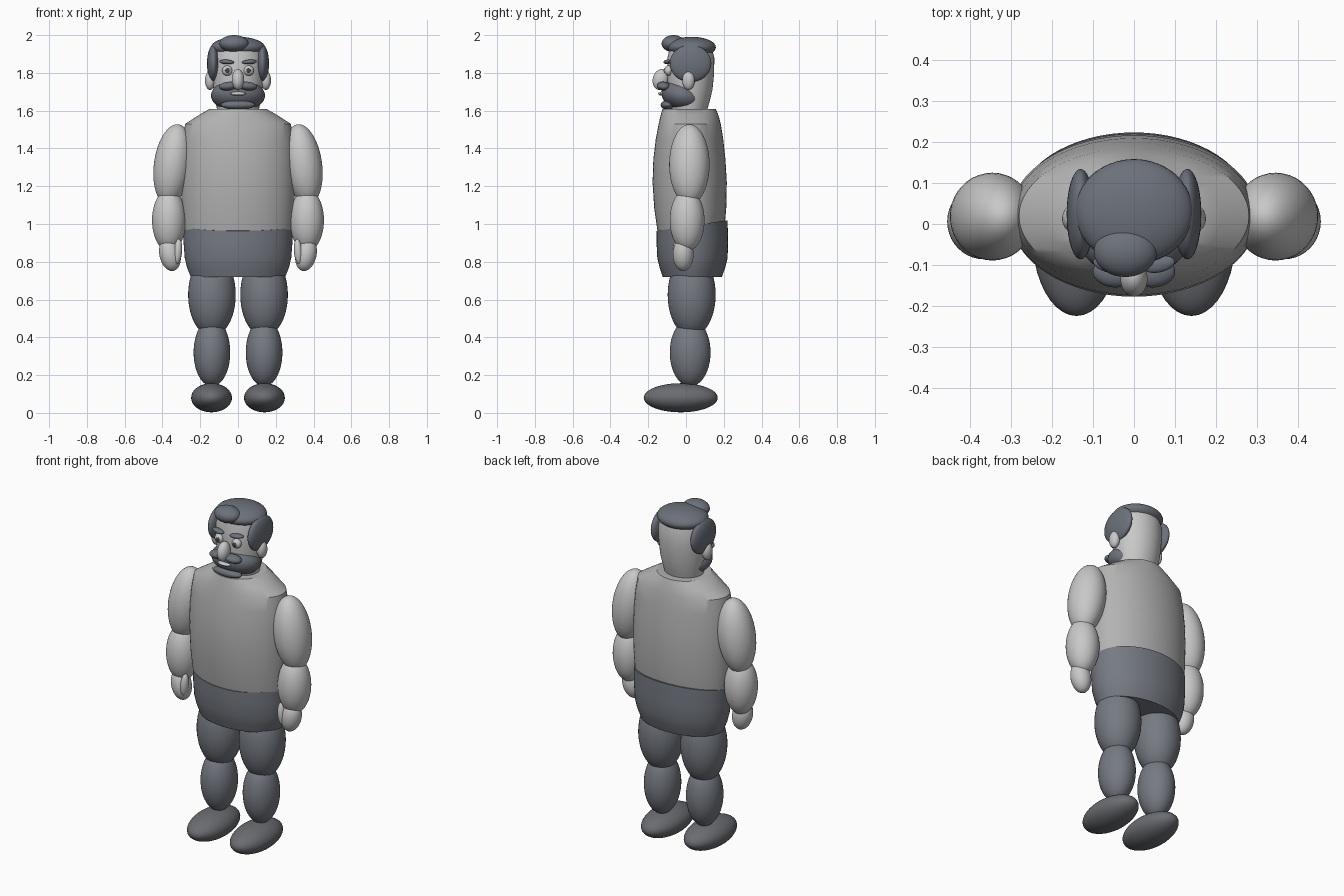
import bpy, bmesh, math

if "Cube" in bpy.data.objects:
    bpy.data.objects.remove(bpy.data.objects["Cube"])


def material(name, r, g, b):
    m = bpy.data.materials.new(name)
    m.use_nodes = True
    m.diffuse_color = (r, g, b, 1)
    m.node_tree.nodes["Principled BSDF"].inputs["Base Color"].default_value = (r, g, b, 1)
    return m


SKIN = material("pale grey skin", 0.58, 0.58, 0.58)
SHIRT = material("grey shirt", 0.45, 0.45, 0.45)
TROUSERS = material("slate trousers", 0.18, 0.195, 0.225)
HAIR = material("dark slate hair", 0.15, 0.165, 0.195)
SHOES = material("charcoal shoes", 0.145, 0.15, 0.165)
PUPIL = material("dark pupil", 0.06, 0.06, 0.07)


def ball(name, mat, centre, radii, rot=(0, 0, 0)):
    """Smooth ellipsoid."""
    bpy.ops.mesh.primitive_uv_sphere_add(segments=40, ring_count=24, location=centre, rotation=rot)
    ob = bpy.context.object
    ob.name = name
    ob.scale = radii
    ob.data.materials.append(mat)
    bpy.ops.object.shade_smooth()
    return ob


def pair(name, mat, centre, radii, rot=(0, 0, 0)):
    """Ellipsoid on the left side plus its mirror image."""
    x, y, z = centre
    a, b, c = rot
    ball("left_" + name, mat, (x, y, z), radii, (a, b, c))
    ball("right_" + name, mat, (-x, y, z), radii, (a, -b, -c))


def oval_stack(name, mat, rings, tilt_above=None, tilt=0, n=64):
    """Skin closed oval rings given as (z, half width, front y, back y)."""
    bm = bmesh.new()
    loops = []
    for z, rx, front, back in rings:
        loop = []
        for i in range(n):
            a = 2 * math.pi * i / n
            y = (front + back) / 2 + (back - front) / 2 * math.sin(a)
            lift = tilt * y if tilt_above is not None and z > tilt_above else 0
            loop.append(bm.verts.new((rx * math.cos(a), y, z + lift)))
        loops.append(loop)
    for low, high in zip(loops, loops[1:]):
        for i in range(n):
            j = (i + 1) % n
            bm.faces.new((low[i], low[j], high[j], high[i]))
    bm.faces.new(loops[0][::-1])
    bm.faces.new(loops[-1])
    me = bpy.data.meshes.new(name)
    bm.to_mesh(me)
    bm.free()
    me.materials.append(mat)
    ob = bpy.data.objects.new(name, me)
    bpy.context.collection.objects.link(ob)
    bpy.ops.object.select_all(action="DESELECT")
    ob.select_set(True)
    bpy.context.view_layer.objects.active = ob
    bpy.ops.object.shade_smooth_by_angle(angle=math.radians(35))
    return ob


# Body
oval_stack("shirt", SHIRT, [
    (0.90, 0.28, -0.14, 0.19), (0.97, 0.288, -0.152, 0.203), (1.08, 0.298, -0.168, 0.213),
    (1.22, 0.302, -0.177, 0.216), (1.34, 0.3, -0.173, 0.209), (1.45, 0.292, -0.16, 0.197),
    (1.53, 0.28, -0.145, 0.184), (1.575, 0.21, -0.134, 0.172), (1.61, 0.15, -0.125, 0.158)])
oval_stack("trouser_seat", TROUSERS, [
    (0.72, 0.25, -0.123, 0.19), (0.77, 0.27, -0.14, 0.208), (0.82, 0.282, -0.152, 0.22),
    (0.90, 0.288, -0.156, 0.223), (0.987, 0.29, -0.156, 0.22)], tilt_above=0.95, tilt=0.15)

# Legs
pair("thigh", TROUSERS, (0.138, 0.03, 0.625), (0.126, 0.127, 0.22))
pair("shin", TROUSERS, (0.138, 0.022, 0.32), (0.097, 0.108, 0.18))
pair("shoe", SHOES, (0.14, -0.028, 0.08), (0.108, 0.196, 0.077))

# Arms
pair("upper_arm", SKIN, (0.345, 0.018, 1.315), (0.1, 0.107, 0.215), (0, -0.14, 0))
pair("forearm", SKIN, (0.365, 0.006, 1.02), (0.09, 0.092, 0.165))
pair("hand", SKIN, (0.36, -0.015, 0.84), (0.056, 0.055, 0.09), (0, 0.2, 0))
pair("thumb", SKIN, (0.318, -0.044, 0.855), (0.022, 0.026, 0.066), (0, -0.08, 0))

# Head
oval_stack("head", SKIN, [
    (1.58, 0.105, -0.07, 0.105), (1.64, 0.118, -0.085, 0.123), (1.71, 0.13, -0.095, 0.14),
    (1.80, 0.137, -0.1, 0.149), (1.88, 0.137, -0.098, 0.15), (1.94, 0.12, -0.085, 0.135)])
pair("ear", SKIN, (0.148, 0.013, 1.76), (0.027, 0.033, 0.05))
ball("nose", SKIN, (0, -0.134, 1.765), (0.033, 0.042, 0.056), (-0.25, 0, 0))

# Hair
ball("hair_cap", HAIR, (0, 0.03, 1.935), (0.143, 0.128, 0.056))
ball("forelock", HAIR, (-0.021, -0.067, 1.955), (0.077, 0.062, 0.045))
pair("side_hair", HAIR, (0.13, 0.024, 1.85), (0.034, 0.11, 0.098))

# Facial hair and mouth
ball("beard", HAIR, (0, -0.015, 1.68), (0.143, 0.117, 0.083), (-0.25, 0, 0))
ball("chin_tuft", HAIR, (0, -0.098, 1.63), (0.09, 0.036, 0.025))
pair("moustache", HAIR, (0.051, -0.12, 1.73), (0.05, 0.034, 0.023), (0, 0.1, 0.15))
ball("lip", SKIN, (0, -0.125, 1.69), (0.042, 0.022, 0.011))

# Eyes and brows
pair("eye", SKIN, (0.057, -0.093, 1.812), (0.027, 0.022, 0.027))
pair("pupil", PUPIL, (0.056, -0.112, 1.812), (0.012, 0.006, 0.013))
pair("eyebrow", HAIR, (0.06, -0.098, 1.858), (0.04, 0.02, 0.012), (0, -0.06, 0.2))
